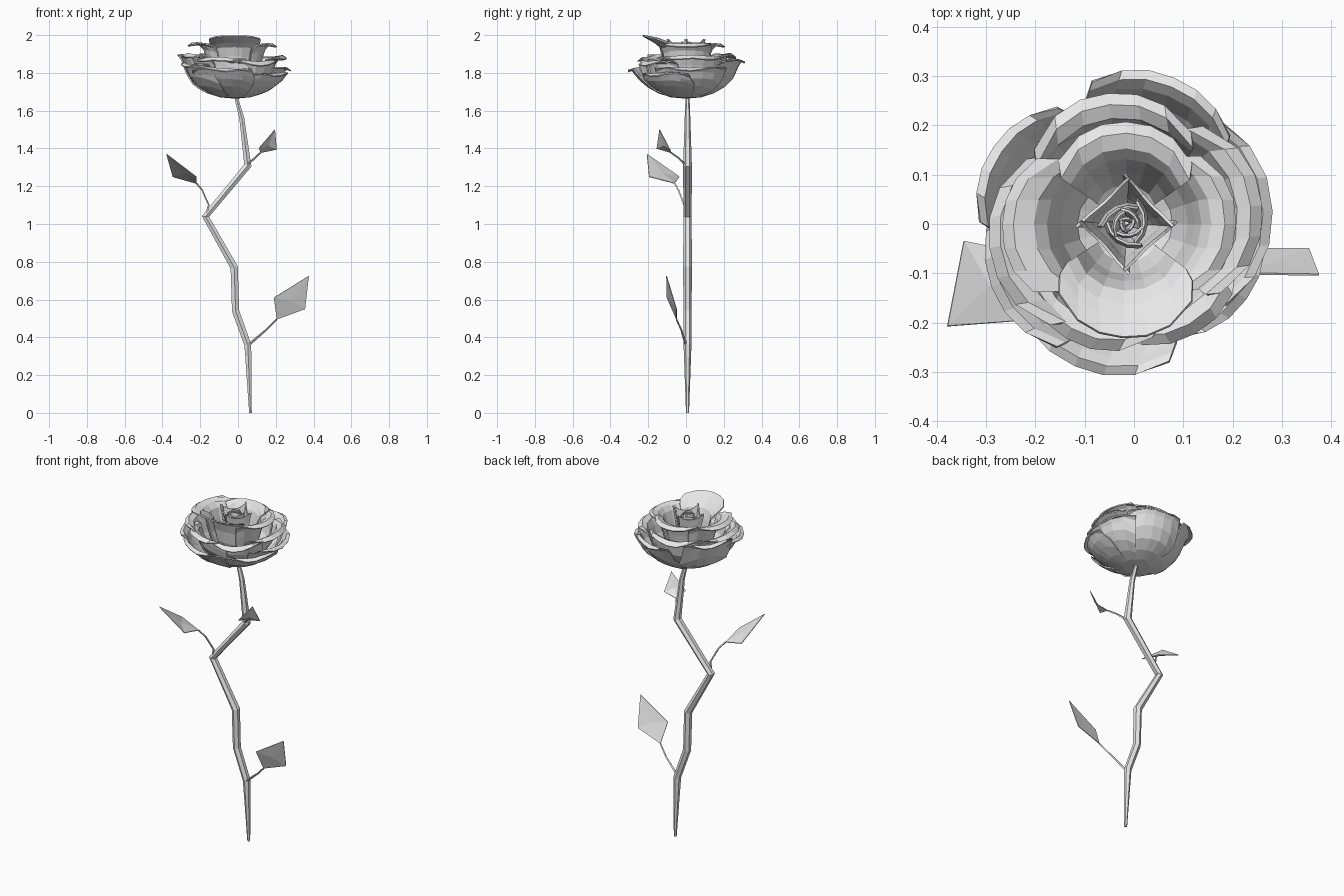
import bpy, bmesh, math
from mathutils import Vector

if "Cube" in bpy.data.objects:
    bpy.data.objects.remove(bpy.data.objects["Cube"], do_unlink=True)

grey = bpy.data.materials.new("plain_light_grey")
grey.use_nodes = True
grey.diffuse_color = (0.8, 0.8, 0.8, 1)
grey.node_tree.nodes["Principled BSDF"].inputs["Base Color"].default_value = (0.8, 0.8, 0.8, 1)


def add_mesh(name, bm, thickness):
    """Turn a sheet into a thin flat-shaded object."""
    mesh = bpy.data.meshes.new(name)
    bm.to_mesh(mesh)
    bm.free()
    mesh.materials.append(grey)
    obj = bpy.data.objects.new(name, mesh)
    bpy.context.collection.objects.link(obj)
    solid = obj.modifiers.new("thickness", "SOLIDIFY")
    solid.thickness = thickness
    solid.offset = 0


def add_tube(name, points, radii, resolution):
    """Faceted tapering tube along a straight-segment path."""
    curve = bpy.data.curves.new(name, "CURVE")
    curve.dimensions = "3D"
    curve.bevel_depth = 1
    curve.bevel_resolution = resolution
    curve.use_fill_caps = True
    spline = curve.splines.new("POLY")
    spline.points.add(len(points) - 1)
    for p, co, r in zip(spline.points, points, radii):
        p.co = (*co, 1)
        p.radius = r
    spline.use_smooth = False
    curve.materials.append(grey)
    obj = bpy.data.objects.new(name, curve)
    bpy.context.collection.objects.link(obj)
    bpy.ops.object.select_all(action="DESELECT")
    bpy.context.view_layer.objects.active = obj
    obj.select_set(True)
    bpy.ops.object.convert(target="MESH")


def along(profile, t):
    """Point at fraction t of a (radius, height) profile."""
    f = min(max(t, 0), 1) * (len(profile) - 1)
    i = min(int(f), len(profile) - 2)
    return Vector(profile[i]).lerp(Vector(profile[i + 1]), f - i)


def add_petal(name, angle, chord, profile, widest=60, pinch=0.0, lean=0.04,
              drop=0.2, wave=0.0, thickness=0.007, across=6):
    """Curved sheet about the flower axis; chord is its half width, widest its half angle limit.
    A positive drop rounds the upper corners, a negative one raises them."""
    bm = bmesh.new()
    rows = len(profile) + 1
    grid = []
    for j in range(rows):
        row = []
        for i in range(across + 1):
            u = 2 * i / across - 1
            t = j / (rows - 1) * (1 - drop * abs(u) ** 3) / max(1, 1 - drop)
            r, z = along(profile, t)
            half = min(math.radians(widest), math.asin(min(1, chord / r)))
            r *= (1 + lean * u) * (1 - pinch * (1 - u * u))
            a = math.radians(angle) + half * u
            z += wave * t ** 3 * math.sin(4 * u + angle)
            row.append(bm.verts.new((r * math.cos(a) - 0.015, r * math.sin(a), z)))
        grid.append(row)
    for j in range(rows - 1):
        for i in range(across):
            bm.faces.new((grid[j][i], grid[j][i + 1], grid[j + 1][i + 1], grid[j + 1][i]))
    add_mesh(name, bm, thickness)


def add_leaf(name, stalk, side_a, tip, side_b):
    """Slender stalk ending in a four-cornered blade folded on its midline."""
    add_tube(name + "_stalk", stalk, [0.008] + [0.005] * (len(stalk) - 1), 0)
    base = Vector(stalk[-1])
    a, t, b = Vector(side_a), Vector(tip), Vector(side_b)
    normal = (t - base).cross(a - b).normalized()
    if normal.z > 0:
        normal.negate()
    mid = (base + a + t + b) / 4 + normal * 0.004
    bm = bmesh.new()
    base, a, t, b, mid = [bm.verts.new(p) for p in (base, a, t, b, mid)]
    for p, q in ((base, a), (a, t), (t, b), (b, base)):
        bm.faces.new((p, q, mid))
    bmesh.ops.recalc_face_normals(bm, faces=bm.faces)
    add_mesh(name, bm, 0.004)


# Crooked stem
stem = [(0.066, 0, 0.008), (0.052, 0.36, 0.021), (-0.013, 0.54, 0.022),
        (-0.02, 0.77, 0.023), (-0.172, 1.04, 0.022), (0.052, 1.31, 0.023),
        (0.02, 1.56, 0.015), (-0.015, 1.69, 0.01)]
add_tube("stem", [(x, 0.008, z) for x, z, r in stem], [r for x, z, r in stem], 1)

# Leaves
add_leaf("lower_left_leaf",
         [(0.055, 0, 0.36), (0.15, -0.025, 0.44), (0.205, -0.05, 0.495)],
         (0.355, -0.05, 0.55), (0.375, -0.103, 0.725), (0.19, -0.1, 0.61))
add_leaf("middle_right_leaf",
         [(-0.165, 0, 1.06), (-0.155, -0.01, 1.1), (-0.19, -0.04, 1.18), (-0.22, -0.06, 1.215)],
         (-0.345, -0.035, 1.25), (-0.378, -0.207, 1.37), (-0.22, -0.195, 1.25))
add_leaf("upper_left_leaf",
         [(0.045, 0, 1.31), (0.09, -0.04, 1.35), (0.12, -0.08, 1.378)],
         (0.205, -0.085, 1.395), (0.195, -0.14, 1.5), (0.11, -0.155, 1.4))

# Outer bowl of wide petals: angle, half chord, rim radius, rim height
outer = [(-110, 0.17, 0.305, 1.825), (-32, 0.15, 0.285, 1.8), (5, 0.19, 0.295, 1.83),
         (72, 0.15, 0.31, 1.87), (150, 0.14, 0.31, 1.895), (205, 0.16, 0.3, 1.85)]
for angle, chord, r, z in outer:
    add_petal("outer_petal", angle, chord,
              [(0.01, 1.668), (0.09, 1.675), (0.17, 1.705), (0.235, 1.755),
               (r - 0.04, z - 0.03), (r - 0.02, z), (r, z - 0.012)], widest=45, wave=0.008)

# Middle petals with rims folded outward
middle = [(98, 0.16, 0.265, 1.9), (190, 0.17, 0.28, 1.9), (8, 0.17, 0.275, 1.89),
          (-58, 0.15, 0.26, 1.865), (-118, 0.15, 0.26, 1.88)]
for angle, chord, r, z in middle:
    add_petal("middle_petal", angle, chord,
              [(0.02, 1.68), (0.11, 1.7), (0.18, 1.755), (0.205, 1.82),
               (r - 0.055, z - 0.02), (r - 0.025, z), (r, z - 0.022)],
              widest=50, lean=0.03, wave=0.008)

# Inner cup of three petals with rims curled out: angle, wall radius, rim radius, rim height
inner = [(90, 0.115, 0.205, 1.955), (180, 0.145, 0.25, 1.96), (0, 0.135, 0.22, 1.955)]
for angle, wall, r, z in inner:
    add_petal("inner_petal", angle, 0.135,
              [(0.02, 1.7), (wall * 0.8, 1.75), (wall, 1.84), (wall + 0.012, z - 0.05),
               (wall + 0.03, z - 0.015), (r - 0.025, z), (r, z - 0.018)],
              widest=55, lean=0.02, drop=0.14)

# Front inner petal flares upward
add_petal("front_inner_petal", -92, 0.135,
          [(0.02, 1.7), (0.09, 1.75), (0.112, 1.84), (0.125, 1.925),
           (0.155, 1.955), (0.19, 1.975), (0.23, 1.997)], widest=55, lean=0.02, drop=0.12)

# Four-cornered bud with raised corners
for k in range(4):
    add_petal("bud_petal", 45 + 90 * k, 0.12,
              [(0.03, 1.75), (0.07, 1.82), (0.08, 1.9), (0.098, 1.98)],
              widest=48, pinch=0.31, drop=-0.15, thickness=0.006)

# Tightly furled heart
for ring, (radius, top) in enumerate([(0.055, 1.95), (0.036, 1.965), (0.018, 1.96)]):
    for k in range(3):
        add_petal("heart_petal", 120 * k + 45 * ring, 0.1,
                  [(radius * 0.5, 1.78), (radius, 1.87), (radius * 0.8, top)],
                  widest=66, pinch=0.2, lean=0.12, drop=0.05, thickness=0.005, across=4)
